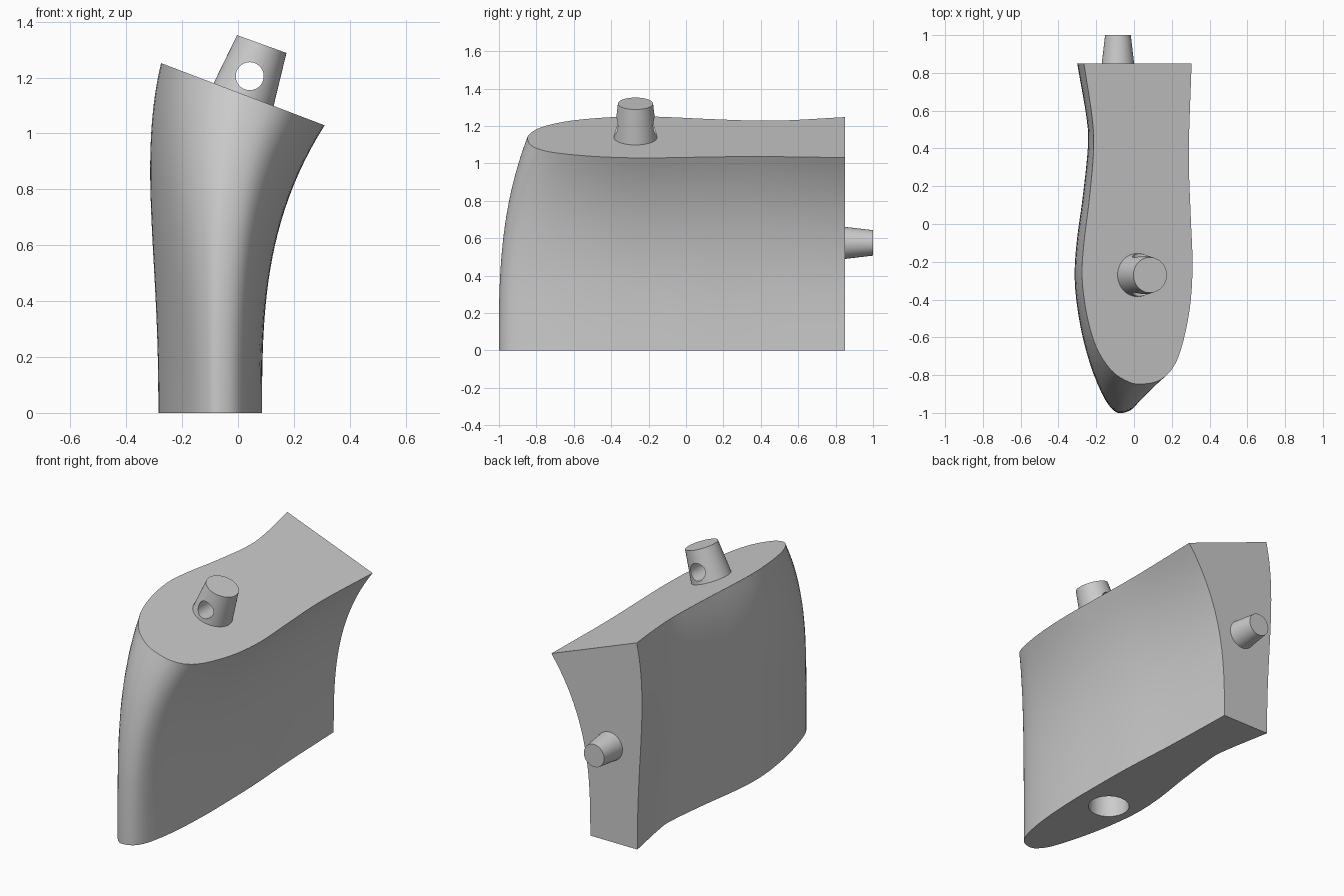
import bpy, bmesh, math
from mathutils import Vector

if "Cube" in bpy.data.objects:
    bpy.data.objects.remove(bpy.data.objects["Cube"], do_unlink=True)

grey = bpy.data.materials.new("plain grey")
grey.use_nodes = True
colour = (0.6, 0.6, 0.6, 1)
grey.diffuse_color = colour
grey.node_tree.nodes["Principled BSDF"].inputs["Base Color"].default_value = colour


def add_object(name, bm):
    bmesh.ops.recalc_face_normals(bm, faces=bm.faces)
    mesh = bpy.data.meshes.new(name)
    bm.to_mesh(mesh)
    bm.free()
    mesh.materials.append(grey)
    obj = bpy.data.objects.new(name, mesh)
    bpy.context.collection.objects.link(obj)
    return obj


def cone(name, start, end, r_start, r_end, sides=48):
    """Round peg or cutter running from one point to another."""
    start, end = Vector(start), Vector(end)
    axis = end - start
    bm = bmesh.new()
    bmesh.ops.create_cone(bm, cap_ends=True, segments=sides,
                          radius1=r_start, radius2=r_end, depth=axis.length)
    bm.transform(axis.to_track_quat("Z", "Y").to_matrix().to_4x4())
    bmesh.ops.translate(bm, verts=bm.verts, vec=(start + end) / 2)
    return add_object(name, bm)


def select(obj):
    bpy.ops.object.select_all(action="DESELECT")
    obj.select_set(True)
    bpy.context.view_layer.objects.active = obj


def drill(obj, cutter):
    mod = obj.modifiers.new("hole", "BOOLEAN")
    mod.operation, mod.solver, mod.object = "DIFFERENCE", "EXACT", cutter
    cutter.hide_render = True
    select(obj)
    bpy.ops.object.modifier_apply(modifier=mod.name)
    bpy.data.objects.remove(cutter, do_unlink=True)


def smooth_path(points, steps):
    """Catmull-Rom curve through the points."""
    pts = [2 * points[0] - points[1]] + points + [2 * points[-1] - points[-2]]
    out = []
    for a, b, c, d in zip(pts, pts[1:], pts[2:], pts[3:]):
        for i in range(steps):
            t = i / steps
            out.append(b + (c - a) * t / 2 + (2 * a - 5 * b + 4 * c - d) * t**2 / 2
                       + (3 * b - a - 3 * c + d) * t**3 / 2)
    return out + [points[-1]]


# Outline from the back, round the nose, to the back: foot x, y and top x, y
outline = [Vector(p) for p in (
    (-.27, .85, -.265, .85), (-.215, .55, -.22, .55), (-.21, .42, -.215, .37),
    (-.24, .15, -.238, .12), (-.275, -.1, -.265, -.1), (-.285, -.3, -.275, -.28),
    (-.265, -.5, -.25, -.48), (-.225, -.7, -.2, -.65), (-.165, -.9, -.12, -.775),
    (-.11, -.985, -.03, -.835), (-.06, -1, .04, -.847), (0, -.97, .13, -.83),
    (.04, -.88, .2, -.77), (.07, -.7, .25, -.66), (.085, -.45, .295, -.45),
    (.085, -.2, .31, -.22), (.08, .05, .3, .05), (.06, .4, .29, .38),
    (.045, .85, .305, .85))]
section = smooth_path(outline, 4)

# Body: flared loft ending in a sloping flat top
ROWS = 24
bm = bmesh.new()
rings = []
for row in range(ROWS + 1):
    t = row / ROWS
    flare = t**2.9
    ring = []
    for foot_x, foot_y, top_x, top_y in section:
        side = min(1, max(0, (-foot_x - .06) / .14))
        bulge = .275 * side * t**2.6 * (1 - t)
        ring.append(bm.verts.new((foot_x + (top_x - foot_x) * flare - bulge,
                                  foot_y + (top_y - foot_y) * flare,
                                  t * (1.147 - .38 * top_x))))
    rings.append(ring)
for low, high in zip(rings, rings[1:]):
    for i in range(len(low) - 1):
        bm.faces.new((low[i], low[i + 1], high[i + 1], high[i]))
bm.faces.new(rings[0])
bm.faces.new(rings[-1])
bm.faces.new([r[0] for r in rings] + [r[-1] for r in reversed(rings)])
body = add_object("body", bm)

# Round socket under the body
drill(body, cone("socket_cutter", (-.115, -.36, -.1), (-.115, -.36, .2), .115, .115))

# Tilted top peg with a cross hole
top_peg = cone("top_peg", (.013, -.27, 1.12), (.085, -.27, 1.32), .117, .094)
drill(top_peg, cone("cross_hole_cutter", (.042, -.6, 1.205), (.042, .1, 1.205), .05, .05))

# Tapered peg on the back
back_peg = cone("back_peg", (-.085, .83, .575), (-.085, 1, .575), .088, .068)

for obj in (body, top_peg, back_peg):
    select(obj)
    bpy.ops.object.shade_smooth_by_angle(angle=math.radians(30))
